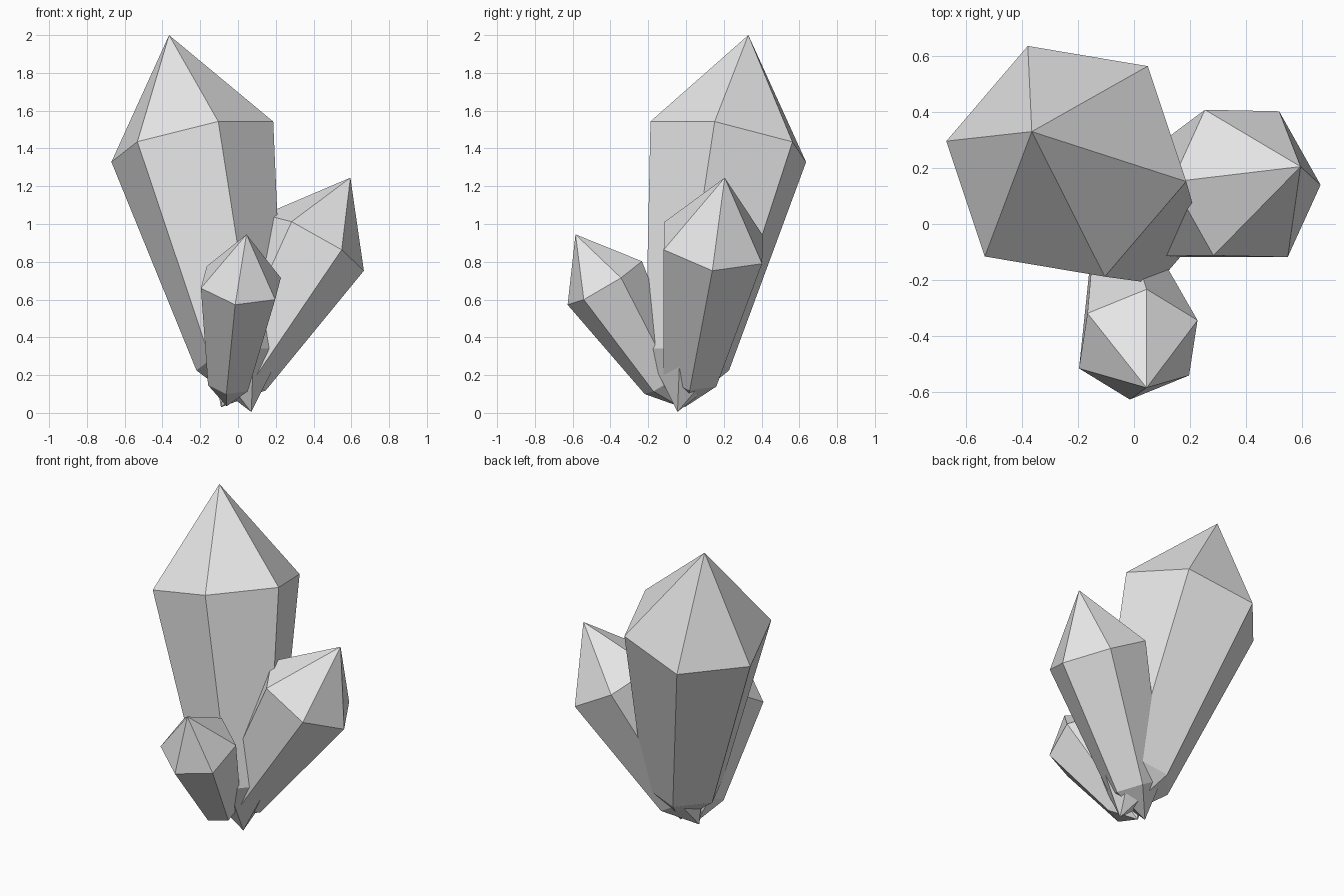
import bpy, bmesh, math
from mathutils import Vector

if "Cube" in bpy.data.objects:
    bpy.data.objects.remove(bpy.data.objects["Cube"])

grey = bpy.data.materials.new("pale_grey")
grey.diffuse_color = (0.8, 0.8, 0.8, 1)
grey.use_nodes = True
grey.node_tree.nodes["Principled BSDF"].inputs["Base Color"].default_value = grey.diffuse_color

SIDES = 6
# distance along the axis and radius, both as fractions of crystal length
RINGS = ((0.139, 0.1155), (0.717, 0.2155))


def crystal(name, base, tip, corner):
    """Six-sided tapered prism, pointed at both ends; corner aims the first edge."""
    base, tip, corner = Vector(base), Vector(tip), Vector(corner)
    axis = tip - base
    length = axis.length
    d = axis.normalized()
    u = (corner - d * corner.dot(d)).normalized()
    v = d.cross(u)

    bm = bmesh.new()
    bottom, top = bm.verts.new(base), bm.verts.new(tip)
    rings = []
    for along, radius in RINGS:
        ring = []
        for i in range(SIDES):
            a = math.tau * i / SIDES
            out = u * math.cos(a) + v * math.sin(a)
            ring.append(bm.verts.new(base + axis * along + out * radius * length))
        rings.append(ring)
    low, high = rings
    for i in range(SIDES):
        j = (i + 1) % SIDES
        bm.faces.new((bottom, low[j], low[i]))             # root facets
        bm.faces.new((low[i], low[j], high[j], high[i]))   # shaft facets
        bm.faces.new((high[i], high[j], top))              # point facets
    bmesh.ops.recalc_face_normals(bm, faces=bm.faces[:])

    mesh = bpy.data.meshes.new(name)
    bm.to_mesh(mesh)
    bm.free()
    mesh.materials.append(grey)
    obj = bpy.data.objects.new(name, mesh)
    bpy.context.collection.objects.link(obj)
    return obj


# Cluster of three crystals spreading from a shared root
crystal("large_crystal", (0.07, -0.045, 0.005), (-0.365, 0.33, 2.0), (-0.428, 0.072, -0.107))
crystal("medium_crystal", (-0.09, -0.007, 0.03), (0.595, 0.205, 1.245), (0.265, -0.005, -0.145))
crystal("small_crystal", (-0.06, -0.037, 0.035), (0.045, -0.585, 0.945), (-0.03, -0.2, -0.1125))
